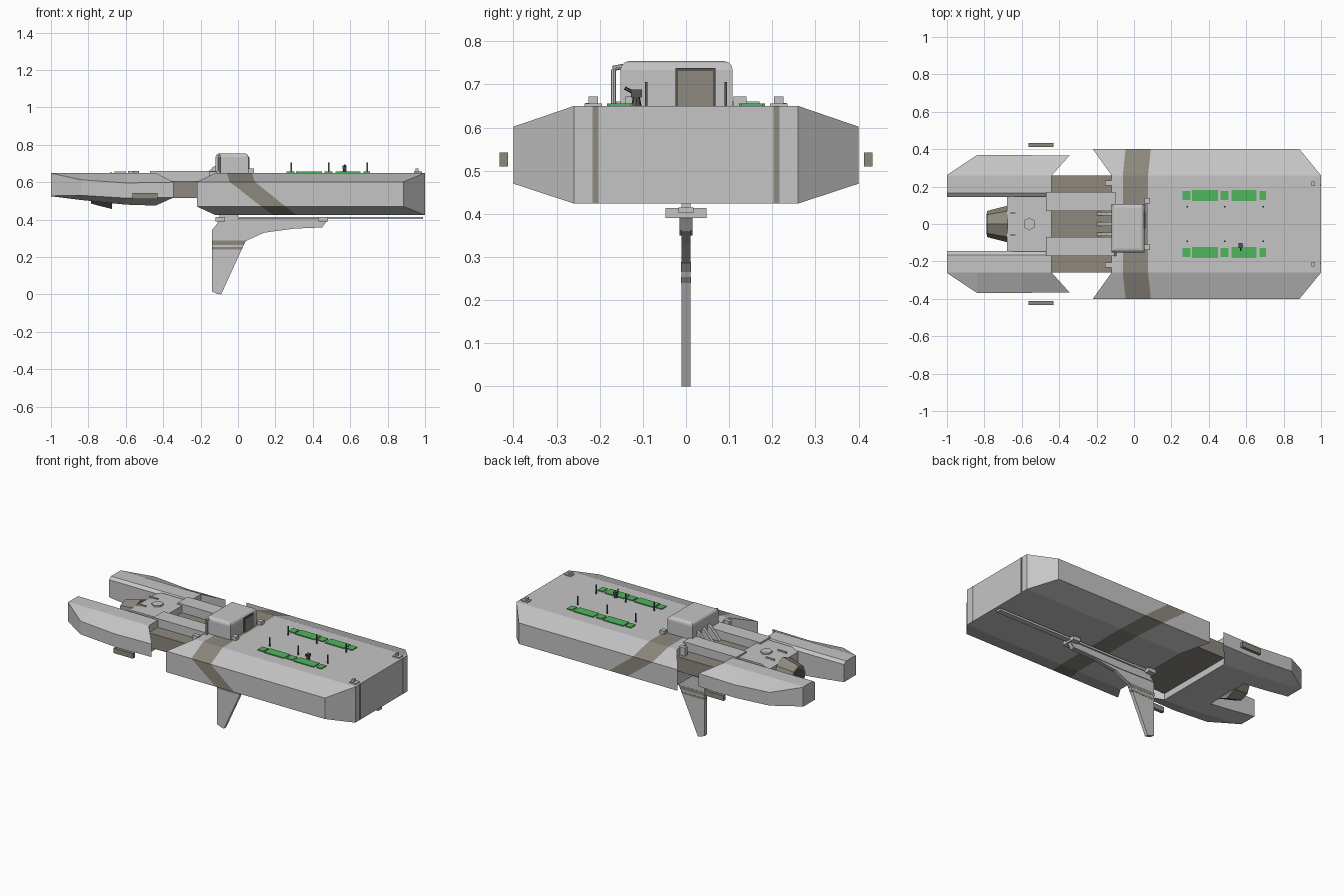
import bpy, bmesh, math
from mathutils import Matrix, Vector


def mat(name, rgb):
    m = bpy.data.materials.new(name)
    m.diffuse_color = (*rgb, 1)
    return m


GREY = mat("hull_grey", (0.56, 0.56, 0.56))
BROWN = mat("taupe", (0.27, 0.25, 0.21))
GREEN = mat("panel_green", (0.08, 0.47, 0.11))
DARK = mat("dark_grey", (0.09, 0.09, 0.085))


def finish(name, bm, *mats):
    bmesh.ops.recalc_face_normals(bm, faces=bm.faces[:])
    me = bpy.data.meshes.new(name)
    bm.to_mesh(me)
    bm.free()
    ob = bpy.data.objects.new(name, me)
    bpy.context.collection.objects.link(ob)
    for m in mats:
        me.materials.append(m)
    return ob


def box(name, x0, x1, y0, y1, z0, z1, m, bevel=0):
    bm = bmesh.new()
    bmesh.ops.create_cube(bm, size=1)
    for v in bm.verts:
        v.co = ((x0 + x1) / 2 + v.co.x * (x1 - x0), (y0 + y1) / 2 + v.co.y * (y1 - y0),
                (z0 + z1) / 2 + v.co.z * (z1 - z0))
    if bevel:
        edges = [e for e in bm.edges if all(v.co.z > z1 - 1e-5 for v in e.verts)]
        bmesh.ops.bevel(bm, geom=edges, offset=bevel, segments=3, affect='EDGES', profile=0.5)
    return finish(name, bm, m)


def cone(name, p0, p1, r0, r1, m, n=8, caps=True):
    bm = bmesh.new()
    a, b = Vector(p0), Vector(p1)
    rot = (b - a).to_track_quat('Z', 'Y').to_matrix().to_4x4()
    bmesh.ops.create_cone(bm, cap_ends=caps, segments=n, radius1=r0, radius2=r1, depth=(b - a).length,
                          matrix=Matrix.Translation((a + b) / 2) @ rot)
    return finish(name, bm, m)


def slab(name, pts, y0, y1, m):
    """Side profile in x, z extruded along y."""
    bm = bmesh.new()
    f = bm.faces.new([bm.verts.new((x, y0, z)) for x, z in pts])
    r = bmesh.ops.extrude_face_region(bm, geom=[f])
    for v in r['geom']:
        if isinstance(v, bmesh.types.BMVert):
            v.co.y = y1
    return finish(name, bm, m)


def loft(name, rings, caps, mats, stripe=None):
    bm = bmesh.new()
    vs = [[bm.verts.new(p) for p in r] for r in rings]
    n = len(rings[0])
    for i in range(len(vs) - 1):
        for j in range(n):
            k = (j + 1) % n
            f = bm.faces.new((vs[i][j], vs[i][k], vs[i + 1][k], vs[i + 1][j]))
            f.material_index = 1 if i == stripe else 0
    for ring in (vs[0], vs[-1]):
        for c in caps:
            bm.faces.new([ring[j] for j in c])
    return finish(name, bm, *mats)


# Main hull with a slanted colour stripe; x given per section level
half = [(0.26, 0.65), (0.4, 0.602), (0.4, 0.47), (0.26, 0.424)]
levels = [(-0.12, -0.22, -0.22, -0.12), (-0.06, -0.045, 0.125, 0.19),
          (0.075, 0.09, 0.255, 0.315), (1, 0.885, 0.885, 1)]
rings = []
for xs in levels:
    left = [(x, -y, z) for x, (y, z) in zip(xs, half)]
    rings.append(left + [(x, -y, z) for x, y, z in reversed(left)])
loft("main_hull", rings, [(0, 1, 2, 3), (4, 5, 6, 7), (0, 3, 4, 7)], (GREY, BROWN), stripe=1)

# Rear arms: x inner, x outer, outer y, upper z, lower z, belly z
stations = [(-1, -1, 0.262, 0.648, 0.527, 0.525), (-0.84, -0.84, 0.368, 0.613, 0.53, 0.505),
            (-0.6, -0.6, 0.368, 0.596, 0.515, 0.48), (-0.44, -0.345, 0.366, 0.6, 0.518, 0.475)]
for s, side in ((1, "left"), (-1, "right")):
    rings = []
    for xi, xo, yo, zu, zl, zb in stations:
        r = [(xi, 0.145, 0.635), (xi, 0.165, 0.65), (xi, 0.26, 0.65), (xo, yo, zu),
             (xo, yo, zl), (xi, 0.26, zb), (xi, 0.145, zb)]
        rings.append([(x, y * s, z) for x, y, z in r])
    loft("rear_arm_" + side, rings, [(2, 3, 4, 5), (0, 1, 2, 5, 6)], (GREY,))
slab("rear_body", [(-0.68, 0.63), (-0.63, 0.65), (-0.44, 0.65), (-0.44, 0.475), (-0.6, 0.48),
                   (-0.68, 0.488)], -0.146, 0.146, GREY)
cone("hex_hatch", (-0.56, 0, 0.64), (-0.56, 0, 0.66), 0.034, 0.034, GREY, 6)
for s in (1, -1):
    box("deck_bar", -0.66, -0.6, s * 0.06 - 0.004, s * 0.06 + 0.004, 0.648, 0.657, GREY)

# Engine nozzle
cone("nozzle", (-0.785, 0, 0.555), (-0.675, 0, 0.555), 0.07, 0.098, BROWN, 8)
cone("nozzle_throat", (-0.788, 0, 0.555), (-0.78, 0, 0.555), 0.055, 0.055, DARK, 8)

# Connecting neck and top rails
box("neck", -0.46, -0.11, -0.26, 0.26, 0.515, 0.606, BROWN)
for s in (1, -1):
    y0, y1 = sorted((s * 0.07, s * 0.17))
    box("neck_rail", -0.47, -0.1, y0, y1, 0.6, 0.66, GREY)
    # Side pods
    y0, y1 = sorted((s * 0.412, s * 0.432))
    box("side_pod", -0.565, -0.43, y0, y1, 0.51, 0.542, BROWN)
    # Rear hull clamps and cabin feet
    box("rear_clamp", -0.155, -0.115, s * 0.22 - 0.013, s * 0.22 + 0.013, 0.6, 0.657, GREY)
    box("cabin_foot", 0.055, 0.085, s * 0.125 - 0.015, s * 0.125 + 0.015, 0.648, 0.672, GREY)
    # Nose strips and cleats
    y0, y1 = sorted((s * 0.203, s * 0.217))
    box("nose_strip", 0.995, 1.0008, y0, y1, 0.425, 0.6505, BROWN)
    box("nose_cleat", 0.94, 0.985, s * 0.215 - 0.02, s * 0.215 + 0.02, 0.649, 0.656, GREY)
    box("nose_cleat_post", 0.95, 0.965, s * 0.215 - 0.011, s * 0.215 + 0.011, 0.65, 0.672, GREY)
    # Green deck panels
    for x0, x1, w in ((0.26, 0.302, 0.024), (0.31, 0.45, 0.03), (0.462, 0.505, 0.024),
                      (0.52, 0.655, 0.03), (0.67, 0.706, 0.024)):
        box("deck_panel", x0, x1, s * 0.153 - w, s * 0.153 + w, 0.649, 0.656, GREEN)
    # Deck posts
    for x in (0.285, 0.485, 0.69):
        box("deck_post", x - 0.004, x + 0.004, s * 0.092 - 0.003, s * 0.092 + 0.003, 0.65, 0.706, DARK)

# Small deck gun
cone("gun_base", (0.57, -0.115, 0.65), (0.57, -0.115, 0.672), 0.012, 0.008, DARK, 8)
box("gun_body", 0.56, 0.58, -0.128, -0.102, 0.67, 0.688, DARK)
cone("gun_barrel", (0.57, -0.12, 0.68), (0.57, -0.142, 0.692), 0.004, 0.004, DARK, 6)

# Cabin with window, side pipe and rear braces
box("cabin", -0.12, 0.055, -0.152, 0.108, 0.6, 0.754, GREY, bevel=0.02)
box("window_frame", 0.05, 0.059, -0.024, 0.068, 0.65, 0.738, DARK)
box("window", 0.052, 0.061, -0.018, 0.062, 0.65, 0.731, BROWN)
cone("side_pipe", (-0.1, -0.168, 0.65), (-0.1, -0.168, 0.735), 0.006, 0.006, GREY, 8)
cone("side_pipe_top", (-0.1, -0.17, 0.737), (-0.1, -0.145, 0.742), 0.006, 0.006, GREY, 8)
for y in (-0.055, 0, 0.055):
    slab("rear_brace", [(-0.2, 0.605), (-0.115, 0.605), (-0.115, 0.69), (-0.135, 0.68)],
         y - 0.01, y + 0.01, GREY)

# Ventral fin with bands, cover and keel rail
fin = [(-0.138, 0.015), (-0.138, 0.345), (-0.1, 0.392), (-0.1, 0.425), (0, 0.425), (0, 0.4), (0.48, 0.4),
       (0.45, 0.358), (0.3, 0.352), (0.14, 0.33), (0.04, 0.285), (-0.09, 0), (-0.11, 0.003)]
slab("ventral_fin", fin, -0.011, 0.011, GREY)
for z0, z1 in ((0.265, 0.288), (0.24, 0.254)):
    slab("fin_band", [(-0.139, z0), (-0.139, z1), (-0.089 + 0.456 * z1, z1), (-0.089 + 0.456 * z0, z0)],
         -0.0118, 0.0118, BROWN)
slab("fin_root", [(-0.13, 0.355), (-0.1, 0.395), (0.475, 0.395), (0.45, 0.362), (0.3, 0.357), (0.12, 0.35)],
     -0.015, 0.015, GREY)
box("keel_rail", -0.12, 0.99, -0.017, 0.017, 0.402, 0.415, GREY)
box("rail_clamp_rear", -0.12, -0.07, -0.047, 0.047, 0.39, 0.414, GREY)
box("rail_clamp_front", 0.43, 0.48, -0.047, 0.047, 0.39, 0.414, GREY)
